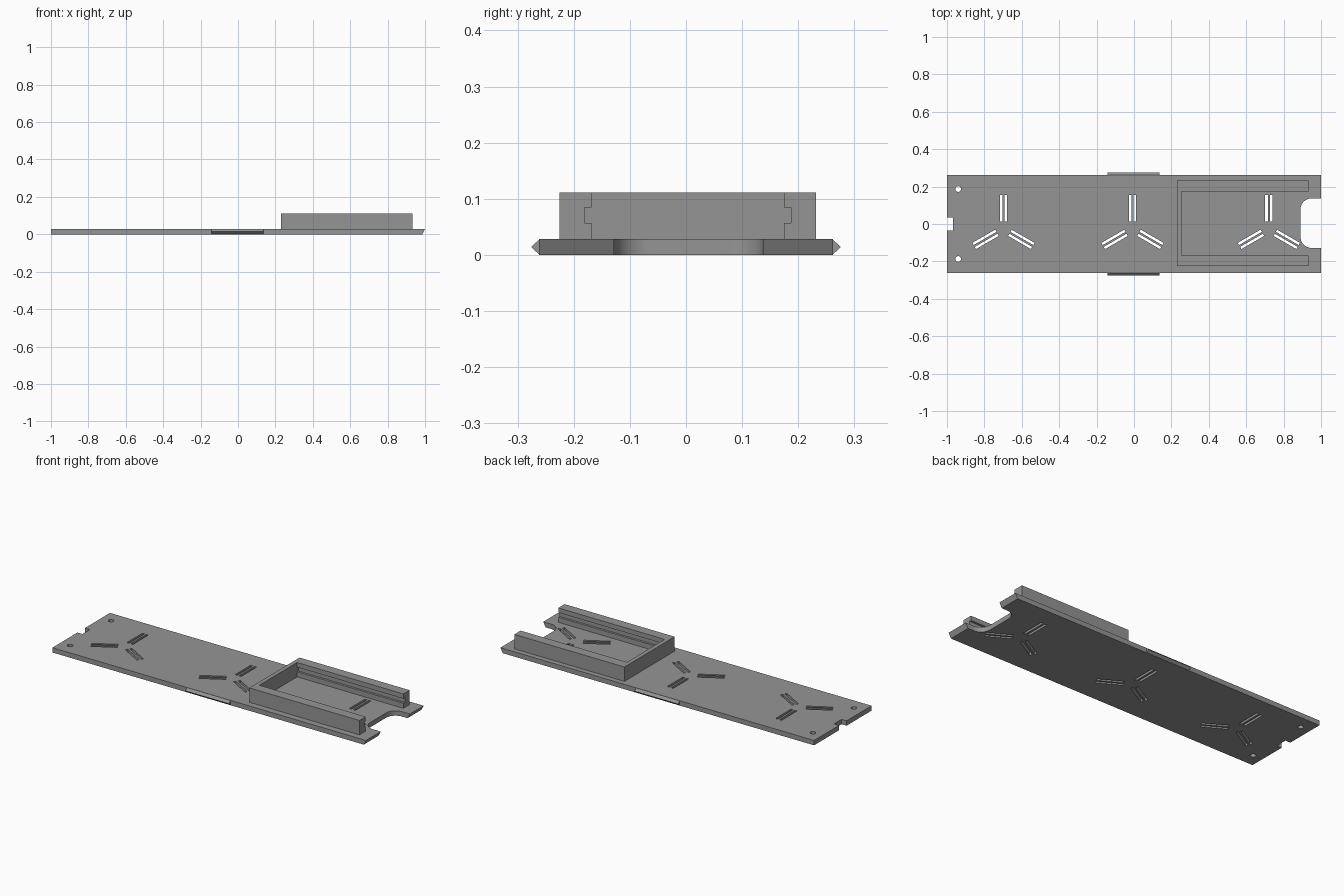
import bpy, bmesh
from math import sin, cos, pi, radians
from mathutils import Matrix, Vector

if "Cube" in bpy.data.objects:
    bpy.data.objects.remove(bpy.data.objects["Cube"])

grey = bpy.data.materials.new("plain grey")
grey.diffuse_color = (0.3, 0.3, 0.3, 1)
grey.use_nodes = True
grey.node_tree.nodes["Principled BSDF"].inputs["Base Color"].default_value = grey.diffuse_color

T = 0.028            # plate thickness
HALF_W = 0.262       # plate half width


def add_prism(bm, pts, place):
    """Extrude a 2D outline between two ends; place(u, v, end) gives the 3D point."""
    a = [bm.verts.new(place(u, v, 0)) for u, v in pts]
    b = [bm.verts.new(place(u, v, 1)) for u, v in pts]
    bm.faces.new(a)
    bm.faces.new(b[::-1])
    n = len(pts)
    for i in range(n):
        j = (i + 1) % n
        bm.faces.new((a[j], a[i], b[i], b[j]))


def along_x(x0, x1):
    return lambda u, v, e: (x1 if e else x0, u, v)


def along_y(y0, y1):
    return lambda u, v, e: (u, y1 if e else y0, v)


def along_z(z0, z1):
    return lambda u, v, e: (u, v, z1 if e else z0)


def rect(x0, x1, y0, y1):
    return [(x0, y0), (x1, y0), (x1, y1), (x0, y1)]


def make(name, prisms):
    bm = bmesh.new()
    for pts, place in prisms:
        add_prism(bm, pts, place)
    bmesh.ops.recalc_face_normals(bm, faces=bm.faces)
    me = bpy.data.meshes.new(name)
    bm.to_mesh(me)
    bm.free()
    me.materials.append(grey)
    ob = bpy.data.objects.new(name, me)
    bpy.context.collection.objects.link(ob)
    return ob


def cut(ob, cutter):
    cutter.hide_render = True
    mod = ob.modifiers.new("cut", 'BOOLEAN')
    mod.operation = 'DIFFERENCE'
    mod.solver = 'EXACT'
    mod.object = cutter
    bpy.ops.object.select_all(action='DESELECT')
    bpy.context.view_layer.objects.active = ob
    ob.select_set(True)
    bpy.ops.object.modifier_apply(modifier=mod.name)
    bpy.data.objects.remove(cutter)
    bpy.ops.object.shade_smooth_by_angle(angle=radians(30))


# Base plate with an undercut right end
plate = make("base_plate", [(
    [(-1, 0), (0.985, 0), (1, T), (-1, T)], along_y(-HALF_W, HALF_W))])

through = along_z(-0.05, 0.08)
holes = []

# Three clusters of paired slots, each pair turned by a third of a circle
for cx in (-0.698, -0.008, 0.721):
    for k in range(3):
        turn = Matrix.Rotation(k * 2 * pi / 3, 2)
        for side in (-1, 1):
            mid = side * 0.0125
            pts = []
            for p in rect(mid - 0.0068, mid + 0.0068, 0.04, 0.181):
                q = turn @ Vector(p)
                pts.append((cx + q.x, -0.027 + q.y))
            holes.append((pts, through))

# Screw holes
for y in (-0.187, 0.187):
    holes.append(([(-0.94 + 0.015 * cos(i * pi / 12), y + 0.015 * sin(i * pi / 12))
                   for i in range(24)], through))

# Small square notch at the left end
holes.append((rect(-1.1, -0.968, -0.034, 0.034), through))

# Wide notch with rounded corners at the right end
r, nx, lo, hi = 0.06, 0.89, -0.128, 0.137
notch = [(1.1, hi)]
for cy, start in ((hi - r, 90), (lo + r, 180)):
    for i in range(13):
        a = radians(start + i * 7.5)
        notch.append((nx + r + r * cos(a), cy + r * sin(a)))
notch.append((1.1, lo))
holes.append((notch, through))

cut(plate, make("plate_cutter", holes))

# Pointed ridges on both long edges
for name, s in (("front_ridge", -1), ("back_ridge", 1)):
    make(name, [([(s * HALF_W, 0.001), (s * 0.276, T / 2), (s * HALF_W, T - 0.001)],
                 along_x(-0.142, 0.136))])

# U-shaped holder, open to the right, with a groove along each inner side
frame = make("holder_frame", [(rect(0.23, 0.932, -0.225, 0.232), along_z(T, 0.111))])
y0, y1, g = -0.168, 0.175, 0.0125
g0, g1 = 0.057, 0.084
cavity = [(y0, 0), (y1, 0), (y1, g0), (y1 + g, g0), (y1 + g, g1), (y1, g1),
          (y1, 0.2), (y0, 0.2), (y0, g1), (y0 - g, g1), (y0 - g, g0), (y0, g0)]
cut(frame, make("frame_cutter", [(cavity, along_x(0.254, 1.1))]))
